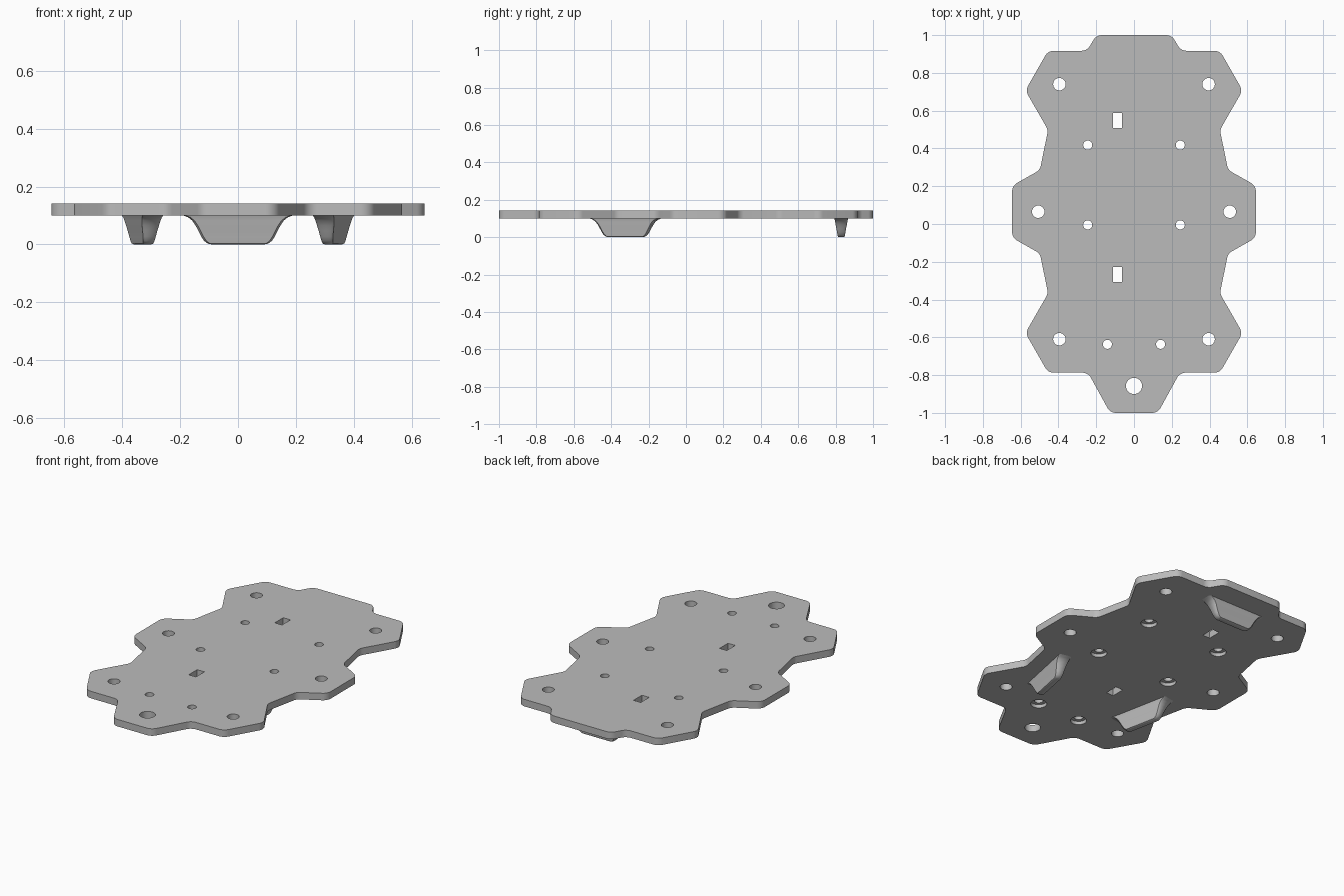
import bpy, bmesh, math
from mathutils import Vector, Matrix

if "Cube" in bpy.data.objects:
    bpy.data.objects.remove(bpy.data.objects["Cube"])

Z0, Z1 = 0.10, 0.142   # underside and top of the plate

mat = bpy.data.materials.new("grey_plastic")
mat.diffuse_color = (0.5, 0.5, 0.5, 1)
mat.use_nodes = True
mat.node_tree.nodes["Principled BSDF"].inputs["Base Color"].default_value = mat.diffuse_color


def loft(bm, rings):
    """Skin a stack of closed rings, bottom to top, and cap both ends."""
    vs = [[bm.verts.new(p) for p in ring] for ring in rings]
    n = len(vs[0])
    for a, b in zip(vs, vs[1:]):
        for i in range(n):
            j = (i + 1) % n
            bm.faces.new((a[i], a[j], b[j], b[i]))
    bm.faces.new(vs[0][::-1])
    bm.faces.new(vs[-1])


def make(name, bm):
    bmesh.ops.recalc_face_normals(bm, faces=bm.faces)
    me = bpy.data.meshes.new(name)
    bm.to_mesh(me)
    bm.free()
    me.materials.append(mat)
    ob = bpy.data.objects.new(name, me)
    bpy.context.collection.objects.link(ob)
    return ob


def smooth(ob, deg=35):
    bpy.ops.object.select_all(action='DESELECT')
    ob.select_set(True)
    bpy.context.view_layer.objects.active = ob
    bpy.ops.object.shade_smooth_by_angle(angle=math.radians(deg))


def fillet(pts, r, steps=8):
    """Replace each corner of a closed 2D outline with an arc."""
    out = []
    for i, p in enumerate(pts):
        a = (pts[i - 1] - p).normalized()
        b = (pts[(i + 1) % len(pts)] - p).normalized()
        half = a.angle(b) / 2
        t = r / math.tan(half)
        c = p + (a + b).normalized() * r / math.sin(half)
        s, e = p + a * t - c, p + b * t - c
        ang = s.angle(e)
        for k in range(steps + 1):
            f = k / steps
            out.append(c + (s * math.sin((1 - f) * ang) + e * math.sin(f * ang)) / math.sin(ang))
    return out


# Plate: right half of the outline, top to bottom, then mirrored
half = [(0.20, 1.0), (0.248, 0.917), (0.455, 0.917), (0.575, 0.707), (0.455, 0.498),
        (0.498, 0.286), (0.645, 0.203), (0.645, -0.073), (0.498, -0.156), (0.455, -0.368),
        (0.575, -0.577), (0.455, -0.787), (0.243, -0.787), (0.126, -1.0)]
outline = [Vector(p) for p in half] + [Vector((-x, y)) for x, y in reversed(half)]
outline = fillet(outline, 0.052)
bm = bmesh.new()
loft(bm, [[(p.x, p.y, z) for p in outline] for z in (Z0, Z1)])
plate = make("plate", bm)


# Cutters: round holes (some counterbored from below) and two slots
def circle(x, y, r, z, n=32):
    return [(x + r * math.cos(2 * math.pi * i / n), y + r * math.sin(2 * math.pi * i / n), z)
            for i in range(n)]


bm = bmesh.new()
for s in (-1, 1):
    for x, y in ((0.395, 0.74), (0.507, 0.065), (0.395, -0.61)):
        loft(bm, [circle(s * x, y, 0.033, z) for z in (0.05, 0.2)])
    for x, y in ((0.245, 0.418), (0.245, -0.005), (0.141, -0.637)):
        loft(bm, [circle(s * x, y, r, z) for r, z in
                  ((0.044, 0.05), (0.044, 0.12), (0.024, 0.12), (0.024, 0.2))])
loft(bm, [circle(0, -0.857, 0.043, z) for z in (0.05, 0.2)])
for y in (0.547, -0.268):
    loft(bm, [[(-0.087 + sx * 0.024, y + sy * 0.04, z)
               for sx, sy in ((-1, -1), (1, -1), (1, 1), (-1, 1))] for z in (0.05, 0.2)])
cutter = make("hole_cutter", bm)

mod = plate.modifiers.new("holes", 'BOOLEAN')
mod.operation, mod.solver, mod.object = 'DIFFERENCE', 'EXACT', cutter
bpy.context.view_layer.objects.active = plate
bpy.ops.object.modifier_apply(modifier=mod.name)
bpy.data.objects.remove(cutter)
smooth(plate)

# Feet: tapered blades, (half length, half thickness, height) per section
SECTIONS = [(0.092, 0.014, 0.0), (0.105, 0.018, 0.003), (0.117, 0.020, 0.012),
            (0.127, 0.0225, 0.027), (0.137, 0.026, 0.047), (0.147, 0.030, 0.066),
            (0.159, 0.033, 0.083), (0.173, 0.035, 0.094), (0.192, 0.037, 0.101)]


def foot(name, x, y, deg):
    bm = bmesh.new()
    rings = []
    for l, t, z in SECTIONS:
        c = min(0.008, t * 0.45)   # softened vertical corners
        rings.append([(-l, -t + c, z), (-l + c, -t, z), (l - c, -t, z), (l, -t + c, z),
                      (l, t - c, z), (l - c, t, z), (-l + c, t, z), (-l, t - c, z)])
    loft(bm, rings)
    bm.transform(Matrix.Translation((x, y, 0)) @ Matrix.Rotation(math.radians(deg), 4, 'Z'))
    smooth(make(name, bm), 40)


foot("back_foot", 0, 0.83, 0)
foot("right_foot", 0.33, -0.323, 90 - 11.5)
foot("left_foot", -0.33, -0.323, 90 + 11.5)
